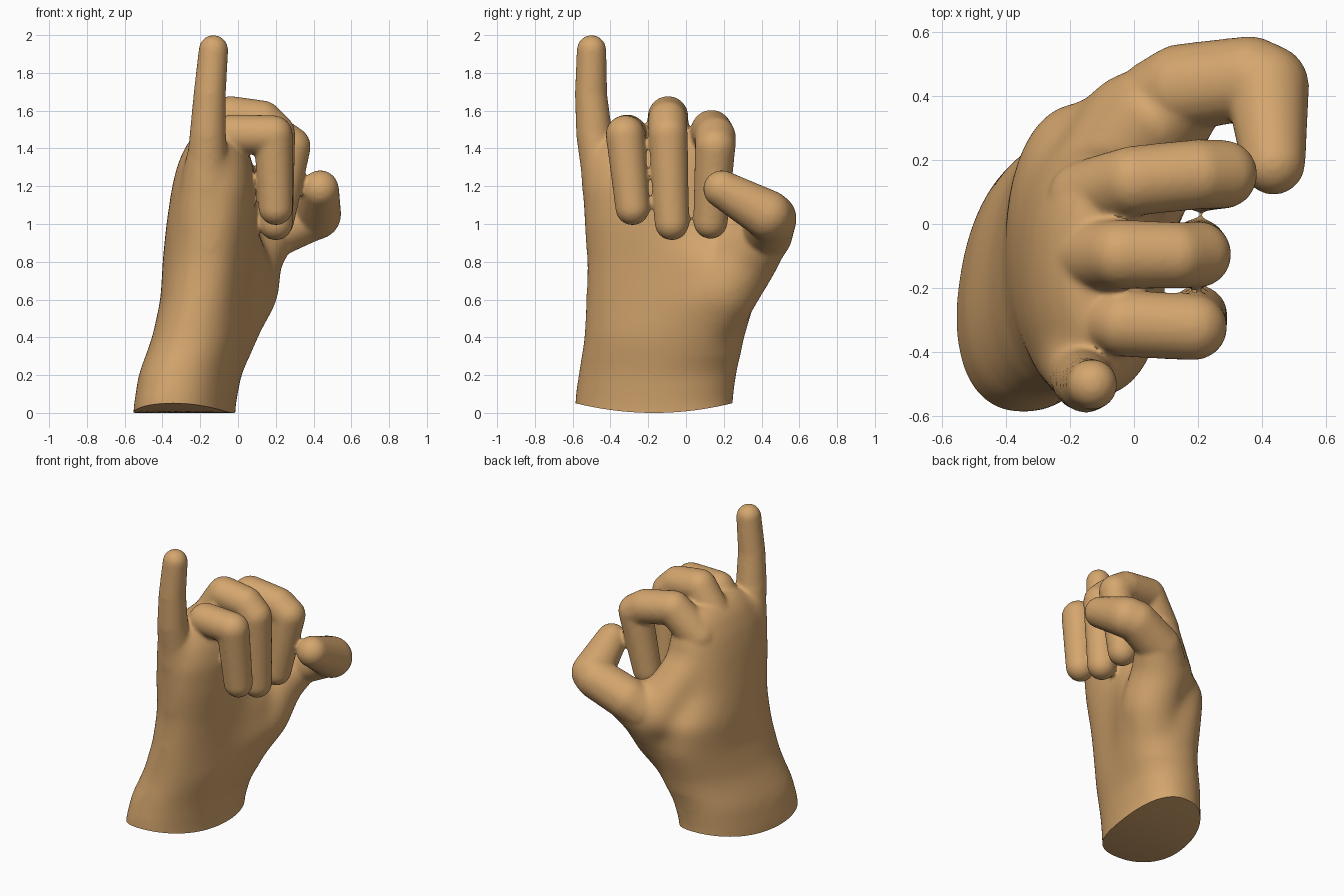
import bpy, bmesh, math

if "Cube" in bpy.data.objects:
    bpy.data.objects.remove(bpy.data.objects["Cube"])

skin = bpy.data.materials.new("tan skin")
skin.diffuse_color = (0.66, 0.38, 0.155, 1)
skin.use_nodes = True
skin.node_tree.nodes["Principled BSDF"].inputs["Base Color"].default_value = skin.diffuse_color


def add_capsule(bm, a, b):
    """Hull around two spheres (x, y, z, radius)."""
    verts = []
    for x, y, z, r in (a, b):
        ball = bmesh.ops.create_uvsphere(bm, u_segments=20, v_segments=12, radius=r)["verts"]
        bmesh.ops.translate(bm, verts=ball, vec=(x, y, z))
        verts += ball
    hull = bmesh.ops.convex_hull(bm, input=verts)
    junk = {v for v in hull["geom_interior"] if isinstance(v, bmesh.types.BMVert)}
    bmesh.ops.delete(bm, geom=list(junk), context="VERTS")


def add_chain(bm, joints):
    for a, b in zip(joints, joints[1:]):
        add_capsule(bm, a, b)


def fuse(bm, obj, voxel, rounds):
    """Merge all pieces in bm into one softened skin on obj."""
    bmesh.ops.recalc_face_normals(bm, faces=bm.faces)
    bm.to_mesh(obj.data)
    bm.free()
    remesh = obj.modifiers.new("fuse", "REMESH")
    remesh.mode = "VOXEL"
    remesh.voxel_size = voxel
    soften = obj.modifiers.new("soften", "SMOOTH")
    soften.factor = 0.5
    soften.iterations = rounds
    for name in ("fuse", "soften"):
        bpy.ops.object.modifier_apply(modifier=name)


hand = bpy.data.objects.new("hand", bpy.data.meshes.new("hand"))
bpy.context.collection.objects.link(hand)
bpy.context.view_layer.objects.active = hand
hand.select_set(True)

# Wrist and palm: z, centre x, centre y, half x, half y, thumb muscle bulge, skew
sections = [
    (-0.25, -0.285, -0.17, 0.26, 0.42, 0, 0.15), (0.02, -0.285, -0.17, 0.26, 0.42, 0, 0.15),
    (0.20, -0.26, -0.15, 0.26, 0.42, 0.02, 0.13), (0.40, -0.20, -0.115, 0.25, 0.425, 0.07, 0.10),
    (0.60, -0.175, -0.08, 0.235, 0.45, 0.14, 0.05), (0.80, -0.165, -0.07, 0.235, 0.455, 0.12, 0),
    (1.00, -0.145, -0.13, 0.235, 0.41, 0.03, 0), (1.20, -0.125, -0.15, 0.225, 0.395, 0, 0),
    (1.32, -0.12, -0.15, 0.20, 0.37, 0, 0), (1.43, -0.115, -0.14, 0.155, 0.31, 0, 0),
    (1.50, -0.10, -0.12, 0.10, 0.24, 0, 0)]
N = 48
bm = bmesh.new()
rings = []
for z, cx, cy, hx, hy, bulge, skew in sections:
    ring = []
    for i in range(N):
        t = 2 * math.pi * i / N
        c, s = math.cos(t), math.sin(t)
        dy = hy * math.copysign(abs(s) ** 0.9, s)
        x = cx + hx * math.copysign(abs(c) ** 0.9, c) + skew * dy
        if c > 0:
            x += bulge * min(1, 2 * c) * math.exp(-((cy + dy - 0.16) / 0.22) ** 2)
        ring.append(bm.verts.new((x, cy + dy, z)))
    rings.append(ring)
for lo, hi in zip(rings, rings[1:]):
    for i in range(N):
        j = (i + 1) % N
        bm.faces.new((lo[i], lo[j], hi[j], hi[i]))
bm.faces.new(rings[0][::-1])
bm.faces.new(rings[-1])
# Thumb muscle, web and little finger root
add_chain(bm, [(-0.11, 0.06, 0.38, 0.18), (0.03, 0.20, 0.65, 0.19),
               (0.06, 0.32, 0.83, 0.18), (0.17, 0.42, 0.94, 0.14)])
add_chain(bm, [(0.0, 0.31, 0.84, 0.17), (-0.13, 0.10, 1.15, 0.16)])
add_chain(bm, [(-0.17, -0.37, 1.0, 0.165), (-0.165, -0.455, 1.36, 0.115)])
fuse(bm, hand, 0.024, 24)

bm = bmesh.new()
bm.from_mesh(hand.data)
# Raised little finger
add_chain(bm, [(-0.165, -0.425, 1.20, 0.12), (-0.16, -0.485, 1.47, 0.097),
               (-0.15, -0.503, 1.69, 0.086), (-0.13, -0.50, 1.922, 0.079)])
# Curled ring, middle and index fingers
add_chain(bm, [(-0.13, -0.28, 1.33, 0.11), (-0.03, -0.31, 1.475, 0.105),
               (0.187, -0.322, 1.472, 0.104), (0.20, -0.283, 1.085, 0.092)])
add_chain(bm, [(-0.16, -0.10, 1.36, 0.12), (-0.04, -0.095, 1.57, 0.108),
               (0.13, -0.097, 1.55, 0.104), (0.20, -0.095, 1.48, 0.104),
               (0.20, -0.075, 1.005, 0.092)])
add_chain(bm, [(-0.15, 0.08, 1.32, 0.12), (0.0, 0.135, 1.495, 0.11),
               (0.20, 0.155, 1.46, 0.11), (0.278, 0.155, 1.41, 0.108),
               (0.205, 0.13, 1.013, 0.092)])
# Thumb
add_chain(bm, [(0.08, 0.38, 0.88, 0.14), (0.15, 0.425, 0.94, 0.138),
               (0.36, 0.455, 1.03, 0.132), (0.415, 0.43, 1.05, 0.132),
               (0.435, 0.19, 1.185, 0.10)])
fuse(bm, hand, 0.0105, 14)

# Cut the wrist and give its rim a slight saddle curve
bm = bmesh.new()
bm.from_mesh(hand.data)
cut = bmesh.ops.bisect_plane(bm, geom=bm.verts[:] + bm.edges[:] + bm.faces[:],
                             plane_co=(0, 0, 0), plane_no=(0, 0, 1), clear_inner=True)
rim = [e for e in cut["geom_cut"] if isinstance(e, bmesh.types.BMEdge)]
bmesh.ops.triangle_fill(bm, edges=rim, use_beauty=True)
for v in bm.verts:
    v.co.z += 0.05 * ((v.co.y + 0.17) / 0.41) ** 2 * max(0, 1 - v.co.z / 0.3)
bmesh.ops.recalc_face_normals(bm, faces=bm.faces)
bm.to_mesh(hand.data)
bm.free()

hand.data.materials.clear()
hand.data.materials.append(skin)
bpy.ops.object.shade_smooth_by_angle(angle=math.radians(45))
